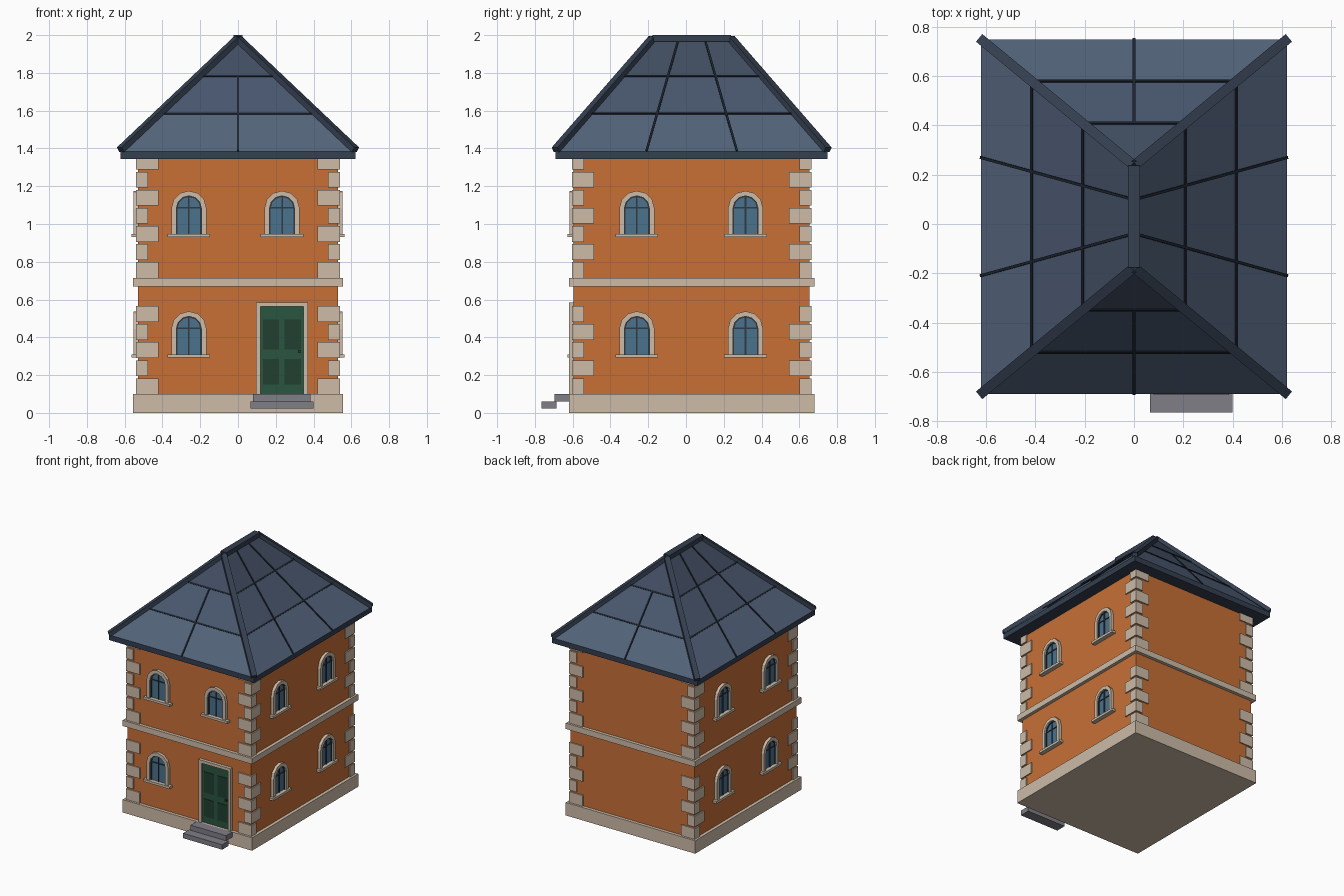
import bpy, bmesh
from math import pi, cos, sin
from mathutils import Vector

if "Cube" in bpy.data.objects:
    bpy.data.objects.remove(bpy.data.objects["Cube"])


def mat(name, r, g, b):
    m = bpy.data.materials.new(name)
    m.diffuse_color = (r, g, b, 1)
    m.use_nodes = True
    m.node_tree.nodes["Principled BSDF"].inputs["Base Color"].default_value = m.diffuse_color
    return m


WALL = mat("render_orange", .58, .16, .037)
STONE = mat("stone", .61, .50, .39)
GLASS = mat("glass", .07, .17, .27)
BAR = mat("window_bar", .03, .04, .055)
DOOR = mat("door_green", .023, .09, .05)
PANEL = mat("door_panel", .015, .05, .03)
STEP = mat("step_grey", .21, .21, .24)
SLATES = [mat("slate_low", .088, .127, .2), mat("slate_mid", .067, .095, .157),
          mat("slate_top", .053, .075, .122)]
EDGE = mat("roof_edge", .035, .05, .08)
SEAM = mat("roof_seam", .012, .018, .028)

HX, HY, CY = .53, .625, .03          # wall half sizes and centre in y
EX, EY, RY = .622, .72, .207         # eave half sizes, ridge half length
EZ, RZ = 1.385, 1.98                 # eave and ridge heights


def finish(name, bm, material):
    bmesh.ops.recalc_face_normals(bm, faces=bm.faces)
    me = bpy.data.meshes.new(name)
    bm.to_mesh(me)
    bm.free()
    me.materials.append(material)
    ob = bpy.data.objects.new(name, me)
    bpy.context.collection.objects.link(ob)
    return ob


def loft(bm, a, b):
    # closed solid between two matching outlines
    va, vb = [bm.verts.new(p) for p in a], [bm.verts.new(p) for p in b]
    bm.faces.new(va)
    bm.faces.new(vb[::-1])
    for i in range(len(a)):
        j = (i + 1) % len(a)
        bm.faces.new((va[i], vb[i], vb[j], va[j]))


def rect(x0, x1, y0, y1):
    return [(x0, y0), (x1, y0), (x1, y1), (x0, y1)]


def boxes(name, items, material):
    # each item: x0, x1, y0, y1, z0, z1
    bm = bmesh.new()
    for x0, x1, y0, y1, z0, z1 in items:
        r = rect(x0, x1, y0, y1)
        loft(bm, [(x, y, z0) for x, y in r], [(x, y, z1) for x, y in r])
    return finish(name, bm, material)


def on_wall(name, place, items, material):
    # each item: outline on the wall (u, z), inner depth, outer depth
    bm = bmesh.new()
    for outline, d0, d1 in items:
        loft(bm, [place(u, z, d0) for u, z in outline], [place(u, z, d1) for u, z in outline])
    return finish(name, bm, material)


def bars(name, segments, width, height, material):
    # square-ended bars lying on the roof; each segment: start, end, surface normal
    bm = bmesh.new()
    for p, q, n in segments:
        p, q, n = Vector(p), Vector(q), Vector(n).normalized()
        s = (q - p).cross(n).normalized() * width / 2
        up = n * height / 2
        ring = [s + up, s - up, -s - up, -s + up]
        loft(bm, [p + r for r in ring], [q + r for r in ring])
    return finish(name, bm, material)


# walls, plinth and floor band
def course(name, grow, z0, z1, material):
    boxes(name, [(-HX - grow, HX + grow, CY - HY - grow, CY + HY + grow, z0, z1)], material)


course("walls", 0, .05, 1.36, WALL)
course("plinth", .025, 0, .1, STONE)
course("floor_band", .025, .67, .715, STONE)

# corner quoins, long and short by turns
quoins = []
OUT, PITCH, TALL = .009, .0955, .083
for base, rows in ((.1, 5), (.715, 7)):
    for i in range(rows):
        lx, ly = (.118, .063) if i % 2 == 0 else (.063, .118)
        z0 = base + i * PITCH
        z1 = min(z0 + TALL, 1.36)
        for sx in (-1, 1):
            for sy in (-1, 1):
                xs = sorted((sx * (HX + OUT), sx * (HX + OUT - lx)))
                ys = sorted((CY + sy * (HY + OUT), CY + sy * (HY + OUT - ly)))
                quoins.append((*xs, *ys, z0, z1))
boxes("quoins", quoins, STONE)


# arched windows
def front(u, z, d):
    return (u, CY - HY - d, z)


def right(u, z, d):
    return (HX + d, u, z)


def left(u, z, d):
    return (-HX - d, u, z)


def arch(u, z, r):
    # sill level z, springing 0.135 above it, six-sided half round
    top = [(u + r * cos(k * pi / 6), z + .135 + r * sin(k * pi / 6)) for k in range(7)]
    return [(u + r, z)] + top + [(u - r, z)]


def window(tag, place, u, z):
    on_wall("window_surround_" + tag, place,
            [(arch(u, z, .093) + arch(u, z, .066)[::-1], -.01, .022)], STONE)
    on_wall("window_sill_" + tag, place, [(rect(u - .113, u + .113, z - .018, z), -.01, .033)], STONE)
    on_wall("window_glass_" + tag, place, [(arch(u, z, .067), -.01, .004)], GLASS)
    on_wall("window_bars_" + tag, place,
            [(arch(u, z, .067) + arch(u, z, .06)[::-1], 0, .010),
             (rect(u - .004, u + .004, z, z + .198), 0, .010),
             (rect(u - .063, u + .063, z + .135, z + .143), 0, .009)], BAR)


LOW, HIGH = .31, .948
for u, z, tag in ((-.26, LOW, "low"), (-.26, HIGH, "high_a"), (.233, HIGH, "high_b")):
    window("front_" + tag, front, u, z)
for side, place in (("right", right), ("left", left)):
    for j, u in enumerate((-.26, .315)):
        for z, tag in ((LOW, "low"), (HIGH, "high")):
            window(f"{side}_{tag}_{j}", place, u, z)

# front door
DX = .2325
on_wall("door_surround", front,
        [([(DX - .138, .1), (DX - .138, .585), (DX + .138, .585), (DX + .138, .1),
           (DX + .114, .1), (DX + .114, .562), (DX - .114, .562), (DX - .114, .1)], -.01, .024)], STONE)
on_wall("door_leaf", front, [(rect(DX - .116, DX + .116, .1, .564), -.01, .008)], DOOR)
on_wall("door_panels", front,
        [(rect(DX + s * .058 - .043, DX + s * .058 + .043, z0, z1), 0, .012)
         for s in (-1, 1) for z0, z1 in ((.15, .285), (.335, .495))], PANEL)
on_wall("door_knob", front, [(rect(DX + .085, DX + .099, .318, .332), 0, .022)], BAR)

# entrance steps
boxes("steps", [(.065, .4, -.765, -.685, .022, .06), (.08, .385, -.695, -.61, .06, .1)], STEP)

# hipped roof in three tiers over an eaves slab
boxes("eaves_fascia", [(-EX, EX, CY - EY, CY + EY, 1.345, EZ)], EDGE)


def tier_ring(t):
    x, y, z = EX * (1 - t), EY + (RY - EY) * t, EZ + (RZ - EZ) * t
    return [(px, CY + py, z) for px, py in rect(-x, x, -y, y)]


for k, m in enumerate(SLATES):
    bm = bmesh.new()
    loft(bm, tier_ring(k / 3), tier_ring(min((k + 1) / 3, .999)))
    finish(f"roof_tier_{k}", bm, m)

# roof seams: level ones per tier, sloping ones down each face
RISE = RZ - EZ
seams = []
for s in (-1, 1):
    n_side, n_end = (s * RISE, 0, EX), (0, s * RISE, EY - RY)
    for t in (1 / 3, 2 / 3):
        a, b, c, d = tier_ring(t)
        seams.append((b, c, n_side) if s > 0 else (d, a, n_side))
        seams.append((c, d, n_end) if s > 0 else (a, b, n_end))
    for f in (-1 / 3, 1 / 3):
        seams.append(((s * EX, CY + f * EY, EZ), (0, CY + f * RY, RZ), n_side))
    mid = CY + s * (EY + (RY - EY) * 2 / 3)
    seams.append(((0, CY + s * EY, EZ), (0, mid, EZ + RISE * 2 / 3), n_end))
bars("roof_seams", seams, .011, .012, SEAM)

# hip and ridge caps
hips = []
for sx in (-1, 1):
    for sy in (-1, 1):
        p = Vector((sx * EX, CY + sy * EY, EZ + .008))
        q = Vector((0, CY + sy * RY, RZ + .002))
        side = (q - p).cross(Vector((0, 0, 1)))
        hips.append((p, q, side.cross(q - p)))
bars("hip_caps", hips, .04, .03, EDGE)
boxes("ridge_cap", [(-.025, .025, CY - RY, CY + RY, 1.965, 2.0)], EDGE)
